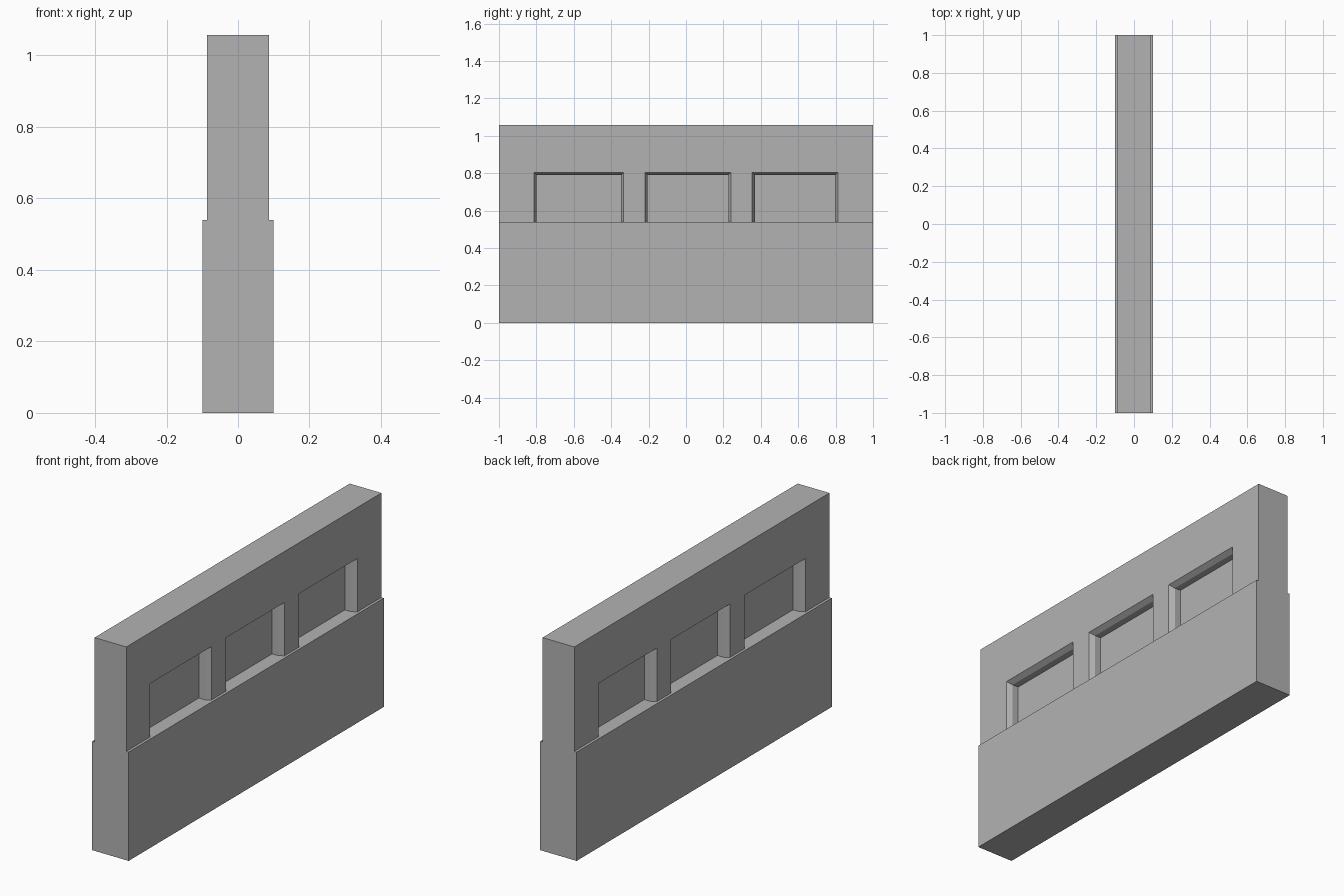
import bpy
import bmesh

cube = bpy.data.objects.get("Cube")
if cube:
    bpy.data.objects.remove(cube, do_unlink=True)

HALF_LENGTH = 1.0
BASE_X, WALL_X = 0.1, 0.087
STEP_Z, TOP_Z = 0.54, 1.058
WINDOW_TOP = 0.805
BEVEL = 0.015
PANE_X, BEVEL_X = 0.029, 0.062
WINDOWS = [(-0.813, -0.333), (-0.22, 0.241), (0.353, 0.812)]

grey = bpy.data.materials.new("wall grey")
grey.use_nodes = True
colour = (0.45, 0.45, 0.45, 1)
grey.diffuse_color = colour
grey.node_tree.nodes["Principled BSDF"].inputs["Base Color"].default_value = colour


def loft(bm, rings):
    """Join matching rings of points into a closed solid."""
    loops = [[bm.verts.new(p) for p in ring] for ring in rings]
    n = len(loops[0])
    for a, b in zip(loops, loops[1:]):
        for i in range(n):
            j = (i + 1) % n
            bm.faces.new((a[i], a[j], b[j], b[i]))
    bm.faces.new(loops[0])
    bm.faces.new(loops[-1])


def make_object(name, bm):
    bmesh.ops.recalc_face_normals(bm, faces=bm.faces)
    mesh = bpy.data.meshes.new(name)
    bm.to_mesh(mesh)
    bm.free()
    mesh.materials.append(grey)
    obj = bpy.data.objects.new(name, mesh)
    bpy.context.collection.objects.link(obj)
    return obj


# Wall: stepped cross-section extruded along its length
half = [(BASE_X, 0), (BASE_X, STEP_Z), (WALL_X, STEP_Z), (WALL_X, TOP_Z)]
profile = half + [(-x, z) for x, z in reversed(half)]
bm = bmesh.new()
loft(bm, [[(x, y, z) for x, z in profile] for y in (-HALF_LENGTH, HALF_LENGTH)])
wall = make_object("wall", bm)

# Window recesses on both sides, with splayed outer edges and a flat sill
bm = bmesh.new()
for side in (-1, 1):
    for y0, y1 in WINDOWS:
        rings = []
        for x, inset in ((PANE_X, BEVEL), (BEVEL_X, BEVEL), (WALL_X, 0), (0.12, 0)):
            a, b, top = y0 + inset, y1 - inset, WINDOW_TOP - inset
            rings.append([(side * x, y, z) for y, z in
                          ((a, STEP_Z), (b, STEP_Z), (b, top), (a, top))])
        loft(bm, rings)
cutter = make_object("window_cutter", bm)
cutter.hide_render = True

cut = wall.modifiers.new("window recesses", "BOOLEAN")
cut.operation = "DIFFERENCE"
cut.solver = "EXACT"
cut.object = cutter

# Apply the cut and discard the helper
bpy.context.view_layer.update()
graph = bpy.context.evaluated_depsgraph_get()
result = bpy.data.meshes.new_from_object(wall.evaluated_get(graph))
wall.modifiers.clear()
wall.data = result
bpy.data.objects.remove(cutter, do_unlink=True)
